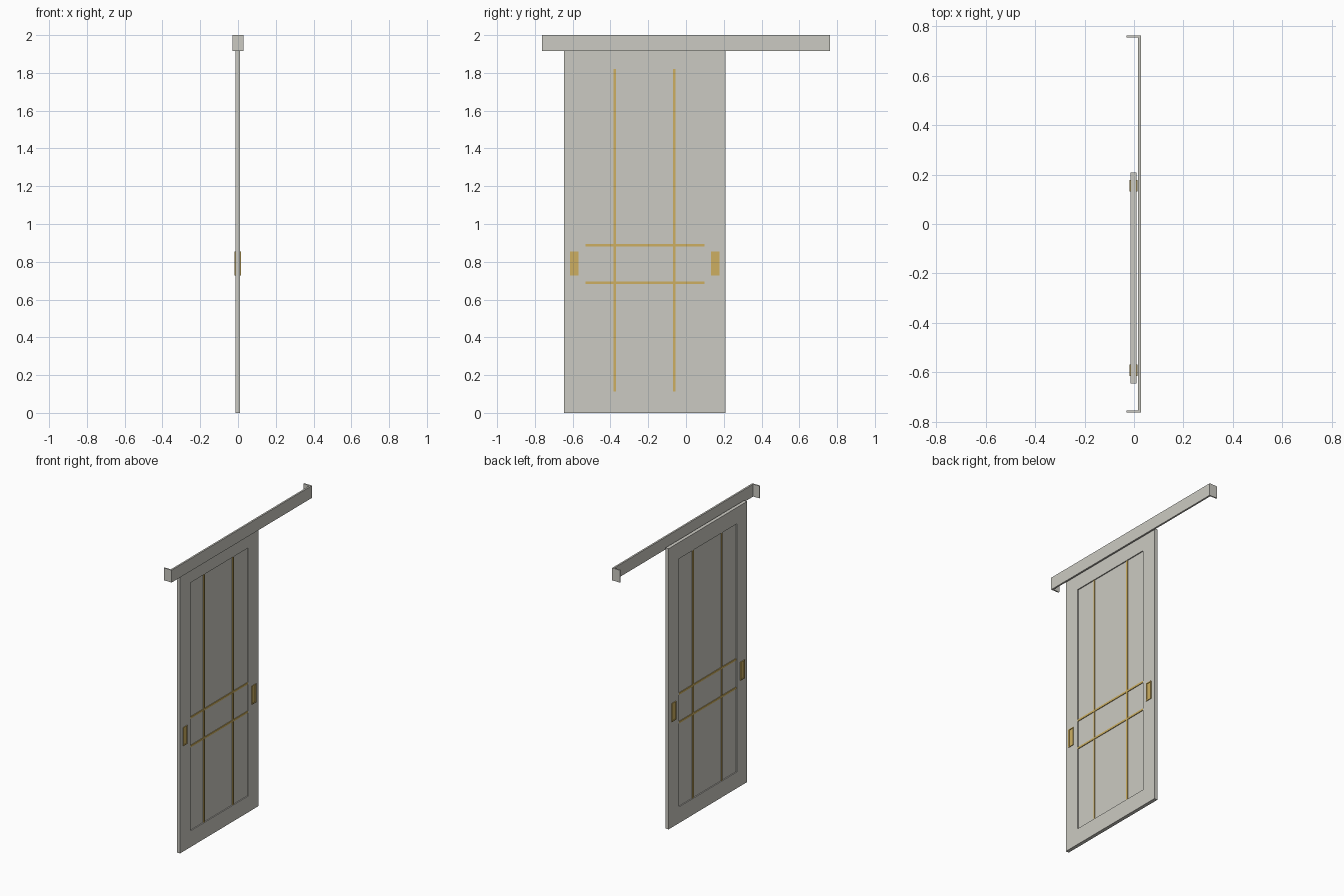
import bpy, bmesh

if "Cube" in bpy.data.objects:
    bpy.data.objects.remove(bpy.data.objects["Cube"])


def material(name, rgb):
    m = bpy.data.materials.new(name)
    m.diffuse_color = (*rgb, 1)
    m.use_nodes = True
    m.node_tree.nodes["Principled BSDF"].inputs["Base Color"].default_value = m.diffuse_color
    return m


GREY = material("warm_grey", (0.60, 0.59, 0.54))
GOLD = material("brushed_gold", (0.61, 0.43, 0.12))


def finish(name, bm, mat):
    bmesh.ops.recalc_face_normals(bm, faces=bm.faces)
    me = bpy.data.meshes.new(name)
    bm.to_mesh(me)
    bm.free()
    me.materials.append(mat)
    ob = bpy.data.objects.new(name, me)
    bpy.context.collection.objects.link(ob)
    return ob


def box(name, x0, x1, y0, y1, z0, z1, mat):
    bm = bmesh.new()
    bmesh.ops.create_cube(bm, size=1)
    for v in bm.verts:
        v.co = (x1 if v.co.x > 0 else x0,
                y1 if v.co.y > 0 else y0,
                z1 if v.co.z > 0 else z0)
    return finish(name, bm, mat)


def ring(name, x0, x1, y0, y1, z0, z1, w, mat):
    """Rectangular frame in the yz plane with border width w."""
    bm = bmesh.new()
    loops = []
    for x in (x0, x1):
        for d in (0, w):
            loops.append([bm.verts.new((x, y, z)) for y, z in (
                (y0 + d, z0 + d), (y1 - d, z0 + d), (y1 - d, z1 - d), (y0 + d, z1 - d))])
    a, b, c, d = loops
    for p, q in ((a, b), (b, d), (d, c), (c, a)):
        for i in range(4):
            j = (i + 1) % 4
            bm.faces.new((p[i], p[j], q[j], q[i]))
    return finish(name, bm, mat)


CX = -0.002                      # middle of the door thickness
Y0, Y1, TOP = -0.645, 0.209, 1.932
W = 0.112                        # stile width

# Door frame and recessed panel
ring("door_frame", CX - 0.012, CX + 0.012, Y0, Y1, 0, TOP, W, GREY)
PY0, PY1, PZ0, PZ1 = Y0 + W, Y1 - W, W, TOP - W
box("door_panel", CX - 0.005, CX + 0.005, PY0 - 0.005, PY1 + 0.005,
    PZ0 - 0.005, PZ1 + 0.005, GREY)

# Gold trim strips, visible on both faces
for i, y in enumerate((-0.376, -0.061)):
    box(f"vertical_trim_{i+1}", CX - 0.010, CX + 0.010, y - 0.0065, y + 0.0065, PZ0, PZ1, GOLD)
for i, z in enumerate((0.69, 0.887)):
    box(f"horizontal_trim_{i+1}", CX - 0.0095, CX + 0.0095, PY0, PY1, z - 0.0065, z + 0.0065, GOLD)

# Flush pulls: raised rim with a sunken plate
for i, y in enumerate((-0.592, 0.155)):
    ring(f"pull_rim_{i+1}", CX - 0.017, CX + 0.017, y - 0.023, y + 0.023, 0.728, 0.855, 0.006, GOLD)
    box(f"pull_plate_{i+1}", CX - 0.0128, CX + 0.0128, y - 0.018, y + 0.018, 0.733, 0.850, GOLD)

# Top track cover: long fascia with a return at each end
L, X0, X1, T = 0.763, -0.03, 0.029, 0.008
bm = bmesh.new()
profile = ((X1, -L), (X1, L), (X0, L), (X0, L - T),
           (X1 - 0.012, L - T), (X1 - 0.012, -L + T), (X0, -L + T), (X0, -L))
face = bm.faces.new([bm.verts.new((x, y, 1.915)) for x, y in profile])
top = bmesh.ops.extrude_face_region(bm, geom=[face])["geom"]
bmesh.ops.translate(bm, vec=(0, 0, 0.085),
                    verts=[v for v in top if isinstance(v, bmesh.types.BMVert)])
finish("track_cover", bm, GREY)
